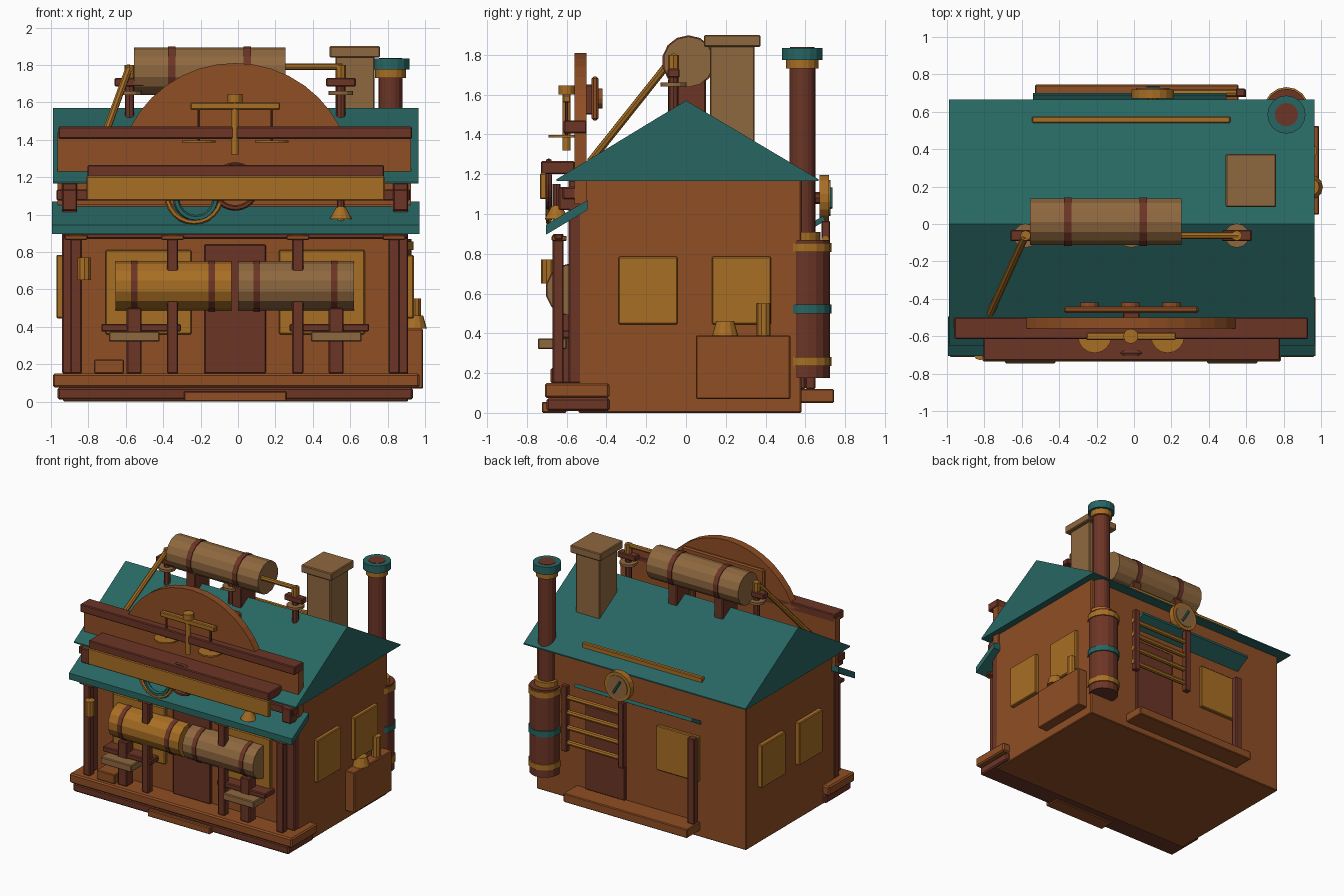
import bpy, bmesh, math
from mathutils import Vector, Matrix

def mat(name, r, g, b):
    m = bpy.data.materials.new(name)
    lin = lambda c: (c / 255 / 12.92) if c < 11 else ((c / 255 + 0.055) / 1.055) ** 2.4
    m.diffuse_color = (lin(r), lin(g), lin(b), 1)
    return m

WOOD = mat("brown wood", 143, 78, 36)
DARK = mat("dark red wood", 108, 53, 38)
GOLD = mat("amber brass", 168, 110, 36)
TAN = mat("tan stone", 143, 104, 63)
TEAL = mat("teal paint", 39, 102, 98)
CX = -0.015  # symmetry line of the house

def finish(name, bm, m):
    bmesh.ops.recalc_face_normals(bm, faces=bm.faces)
    me = bpy.data.meshes.new(name)
    bm.to_mesh(me)
    bm.free()
    me.materials.append(m)
    ob = bpy.data.objects.new(name, me)
    bpy.context.scene.collection.objects.link(ob)
    return ob

def box(name, x0, x1, y0, y1, z0, z1, m, bevel=0.006):
    bm = bmesh.new()
    mx = Matrix.Translation(((x0 + x1) / 2, (y0 + y1) / 2, (z0 + z1) / 2)) @ Matrix.Diagonal((x1 - x0, y1 - y0, z1 - z0, 1))
    bmesh.ops.create_cube(bm, size=1, matrix=mx)
    if bevel:
        bmesh.ops.bevel(bm, geom=bm.edges[:], offset=bevel, segments=1, affect='EDGES')
    return finish(name, bm, m)

def rod(name, p, q, r, m, n=12, r2=None):
    p, q = Vector(p), Vector(q)
    bm = bmesh.new()
    rot = (q - p).to_track_quat('Z', 'Y').to_matrix().to_4x4()
    bmesh.ops.create_cone(bm, cap_ends=True, segments=n, radius1=r, radius2=r if r2 is None else r2,
                          depth=(q - p).length, matrix=Matrix.Translation((p + q) / 2) @ rot)
    return finish(name, bm, m)

def prism(name, pts, axis, a, b, m):
    """Extrude a 2D profile: axis 'x' uses (y,z), axis 'y' uses (x,z)."""
    bm = bmesh.new()
    at = (lambda u, v, w: (w, u, v)) if axis == 'x' else (lambda u, v, w: (u, w, v))
    f = bm.faces.new([bm.verts.new(at(u, v, a)) for u, v in pts])
    g = bmesh.ops.extrude_face_region(bm, geom=[f])
    d = Vector(at(0, 0, b - a))
    bmesh.ops.translate(bm, vec=d, verts=[v for v in g['geom'] if isinstance(v, bmesh.types.BMVert)])
    return finish(name, bm, m)

def ring(name, c, R, r, m):
    bpy.ops.mesh.primitive_torus_add(major_segments=24, minor_segments=6, major_radius=R, minor_radius=r,
                                     location=c, rotation=(math.pi / 2, 0, 0))
    ob = bpy.context.object
    ob.name = name
    ob.data.materials.append(m)

# House body and roof
box("house_body", -0.935, 0.91, -0.54, 0.58, 0.0, 1.175, WOOD)
prism("main_roof", [(-0.65, 1.165), (0.665, 1.165), (0.665, 1.175), (0.0, 1.57), (-0.65, 1.175)], 'x', -0.99, 0.965, TEAL)
box("roof_rear_rail", -0.545, 0.515, 0.54, 0.575, 1.22, 1.265, GOLD)

# False front with arched top
arc = [(CX + 0.63 * math.cos(math.radians(a)), 1.18 + 0.63 * math.sin(math.radians(a))) for a in range(27, 154, 9)]
prism("false_front", [(-0.965, 1.05), (0.925, 1.05), (0.925, 1.44)] + [(arc[0][0], 1.44)] + arc +
      [(arc[-1][0], 1.44), (-0.965, 1.44)], 'y', -0.56, -0.50, WOOD)
box("false_front_beam", -0.96, 0.93, -0.615, -0.5, 1.405, 1.47, DARK)
box("rear_plank", -0.375, 0.345, -0.475, -0.44, 1.47, 1.69, WOOD, 0.01)
box("rear_plank_brace", -0.06, 0.03, -0.51, -0.47, 1.5, 1.65, DARK)
for x in (-0.24, -0.02, 0.2):
    rod("rear_plank_boss", (x, -0.45, 1.58), (x, -0.42, 1.58), 0.05, WOOD)

# Porch floor, step, crate
box("porch_floor", -0.99, 0.97, -0.71, -0.385, 0.075, 0.15, WOOD, 0.01)
box("porch_base", -0.965, 0.935, -0.70, -0.385, 0.01, 0.075, DARK, 0.01)
box("front_step", -0.29, 0.26, -0.725, -0.6, 0.0, 0.055, WOOD)
box("porch_crate", -0.77, -0.61, -0.68, -0.56, 0.15, 0.225, WOOD)

# Porch posts, pilasters, capitals
for s in (-1, 1):
    for off, nm in ((0.85, "corner_post"), (0.335, "inner_post")):
        x = CX + s * off
        box(nm, x - 0.03, x + 0.03, -0.67, -0.615, 0.15, 0.9, DARK)
        box(nm + "_capital", x - 0.06, x + 0.06, -0.675, -0.6, 0.865, 0.89, WOOD, 0.004)
    x = CX + s * 0.885
    box("pilaster", x - 0.04, x + 0.04, -0.59, -0.525, 0.15, 1.17, DARK)
    box("beam_bracket", x - 0.04, x + 0.04, -0.64, -0.56, 1.02, 1.135, DARK)
    # front windows and barrel stands
    x = CX + s * 0.463
    box("front_window", x - 0.23, x + 0.23, -0.565, -0.53, 0.36, 0.81, GOLD)
    x = CX + s * 0.503
    box("stand_bar", x - 0.213, x + 0.213, -0.66, -0.53, 0.375, 0.415, DARK)
    x = CX + s * 0.54
    box("stand_plate", x - 0.135, x + 0.135, -0.745, -0.6, 0.32, 0.375, TAN)
    box("stand_leg", x - 0.04, x + 0.04, -0.665, -0.58, 0.15, 0.5, DARK)
box("porch_header", -0.93, 0.905, -0.66, -0.62, 0.87, 0.9, DARK)
box("wall_beam", -0.97, 0.92, -0.62, -0.53, 1.075, 1.135, DARK)
box("front_door", -0.18, 0.15, -0.565, -0.53, 0.15, 0.84, DARK)
prism("porch_roof", [(-0.705, 0.895), (-0.495, 1.02), (-0.495, 1.07), (-0.705, 0.945)], 'x', -0.995, 0.97, TEAL)
rod("post_lantern", (-0.822, -0.69, 0.65), (-0.822, -0.69, 0.77), 0.038, GOLD, 10)

# Porch barrels
for x0, m, nm in ((-0.655, GOLD, "amber_barrel"), (0.0, TAN, "tan_barrel")):
    rod(nm, (x0, -0.572, 0.618), (x0 + 0.62, -0.572, 0.618), 0.13, m, 14)
    for o in (0.10, 0.515):
        rod(nm + "_band", (x0 + o - 0.018, -0.572, 0.618), (x0 + o + 0.018, -0.572, 0.618), 0.135, DARK, 14)

# Hanging sign, rings and bell
box("sign_box", -0.805, 0.78, -0.73, -0.56, 1.2, 1.265, DARK)
box("sign_board", -0.81, 0.785, -0.735, -0.70, 1.075, 1.205, GOLD)
ring("brass_ring", (-0.235, -0.69, 1.105), 0.145, 0.015, GOLD)
ring("teal_ring", (-0.225, -0.69, 1.085), 0.105, 0.018, TEAL)
ring("wood_ring", (-0.015, -0.69, 1.15), 0.115, 0.015, DARK)
rod("bell_stem", (0.55, -0.65, 1.02), (0.55, -0.65, 1.15), 0.02, DARK, 8)
rod("bell", (0.55, -0.65, 0.975), (0.55, -0.65, 1.04), 0.06, GOLD, 12, 0.025)
rod("bell_clapper", (0.55, -0.65, 0.95), (0.55, -0.65, 0.98), 0.02, GOLD, 8)

# Balance scale
rod("scale_column", (-0.017, -0.6, 1.32), (-0.017, -0.6, 1.61), 0.02, GOLD)
rod("scale_finial", (-0.017, -0.6, 1.6), (-0.017, -0.6, 1.645), 0.04, GOLD)
box("scale_beam", -0.255, 0.225, -0.62, -0.58, 1.56, 1.6, GOLD)
for s in (-1, 1):
    x = CX + s * 0.195
    rod("scale_cord", (x, -0.6, 1.39), (x, -0.6, 1.57), 0.008, DARK, 6)
    rod("scale_pan", (x, -0.6, 1.385), (x, -0.6, 1.397), 0.09, GOLD, 16)

# Rooftop tank
rod("roof_tank", (-0.555, 0.012, 1.765), (0.255, 0.012, 1.765), 0.127, TAN, 14)
for x in (-0.355, 0.05):
    rod("tank_band", (x - 0.02, 0.012, 1.765), (x + 0.02, 0.012, 1.765), 0.133, DARK, 14)
    box("tank_saddle", x - 0.04, x + 0.04, -0.09, 0.1, 1.5, 1.68, DARK)

# Pulley posts, pipe and diagonal strut
for x in (-0.58, CX, 0.55):
    y = -0.062
    rod("pulley_post", (x, y, 1.5), (x, y, 1.74), 0.025, DARK, 8)
    rod("pulley_disc", (x, y, 1.64), (x, y, 1.66), 0.065, TAN)
    box("pulley_bar", x - 0.08, x + 0.08, y - 0.03, y + 0.03, 1.685, 1.73, DARK)
    rod("pulley_cap", (x, y, 1.73), (x, y, 1.8), 0.028, GOLD, 8)
rod("tank_pipe", (0.24, -0.062, 1.79), (0.56, -0.062, 1.79), 0.018, GOLD, 8)
rod("roof_strut", (-0.58, -0.062, 1.79), (-0.77, -0.48, 1.265), 0.02, GOLD, 8)

# Chimney
box("chimney", 0.52, 0.73, 0.12, 0.345, 1.25, 1.85, TAN)
box("chimney_cap", 0.49, 0.76, 0.09, 0.375, 1.84, 1.9, TAN)

# Boiler and flue on the back right corner
def stack(name, y, z0, z1, r, m):
    rod(name, (0.815, y, z0), (0.815, y, z1), r, m, 16)
stack("boiler", 0.61, 0.175, 0.87, 0.113, DARK)
for z, m in ((0.235, GOLD), (0.5, TEAL), (0.81, GOLD)):
    stack("boiler_band", 0.61, z, z + 0.045, 0.122, m)
stack("flue_collar", 0.585, 0.87, 0.91, 0.092, GOLD)
stack("flue", 0.585, 0.88, 1.74, 0.065, DARK)
stack("flue_ring", 0.585, 1.73, 1.775, 0.082, GOLD)
stack("flue_cap", 0.585, 1.775, 1.835, 0.102, TEAL)
stack("flue_opening", 0.585, 1.82, 1.838, 0.062, DARK)

# Side windows
for x0, x1 in ((-0.97, -0.92), (0.9, 0.94)):
    for y0 in (-0.34, 0.13):
        box("side_window", x0, x1, y0, y0 + 0.297, 0.445, 0.785, GOLD)

# Side bin with jars
box("side_bin", 0.9, 0.99, 0.05, 0.525, 0.07, 0.39, WOOD)
rod("wide_jar", (0.945, 0.197, 0.39), (0.945, 0.197, 0.46), 0.065, GOLD, 12, 0.045)
rod("tall_jar", (0.945, 0.39, 0.39), (0.945, 0.39, 0.55), 0.036, GOLD, 10)

# Back porch
box("back_step", -0.53, 0.56, 0.57, 0.745, 0.05, 0.12, WOOD)
box("back_door", 0.12, 0.47, 0.57, 0.6, 0.12, 0.79, DARK)
box("back_window", -0.53, -0.16, 0.57, 0.605, 0.445, 0.80, GOLD)
box("back_post", -0.525, -0.465, 0.6, 0.65, 0.12, 0.8, DARK)
prism("back_awning", [(0.57, 0.89), (0.70, 0.965), (0.69, 0.99), (0.57, 0.92)], 'x', -0.54, 0.495, TEAL)

# Ladder rack and gauge
for x in (0.07, 0.57):
    box("rack_rail", x - 0.025, x + 0.025, 0.68, 0.725, 0.44, 0.965, DARK)
for z in (0.51, 0.63, 0.75, 0.87):
    rod("rack_rung", (0.05, 0.7, z), (0.6, 0.7, z), 0.02, GOLD, 8)
rod("gauge_mount", (0.1, 0.57, 1.08), (0.1, 0.68, 1.08), 0.03, DARK, 8)
rod("gauge_rim", (0.1, 0.67, 1.08), (0.1, 0.72, 1.08), 0.115, GOLD, 18)
rod("gauge_face", (0.1, 0.7, 1.08), (0.1, 0.726, 1.08), 0.09, TAN, 18)
rod("gauge_needle", (0.13, 0.727, 1.03), (0.07, 0.727, 1.13), 0.01, TEAL, 6)
